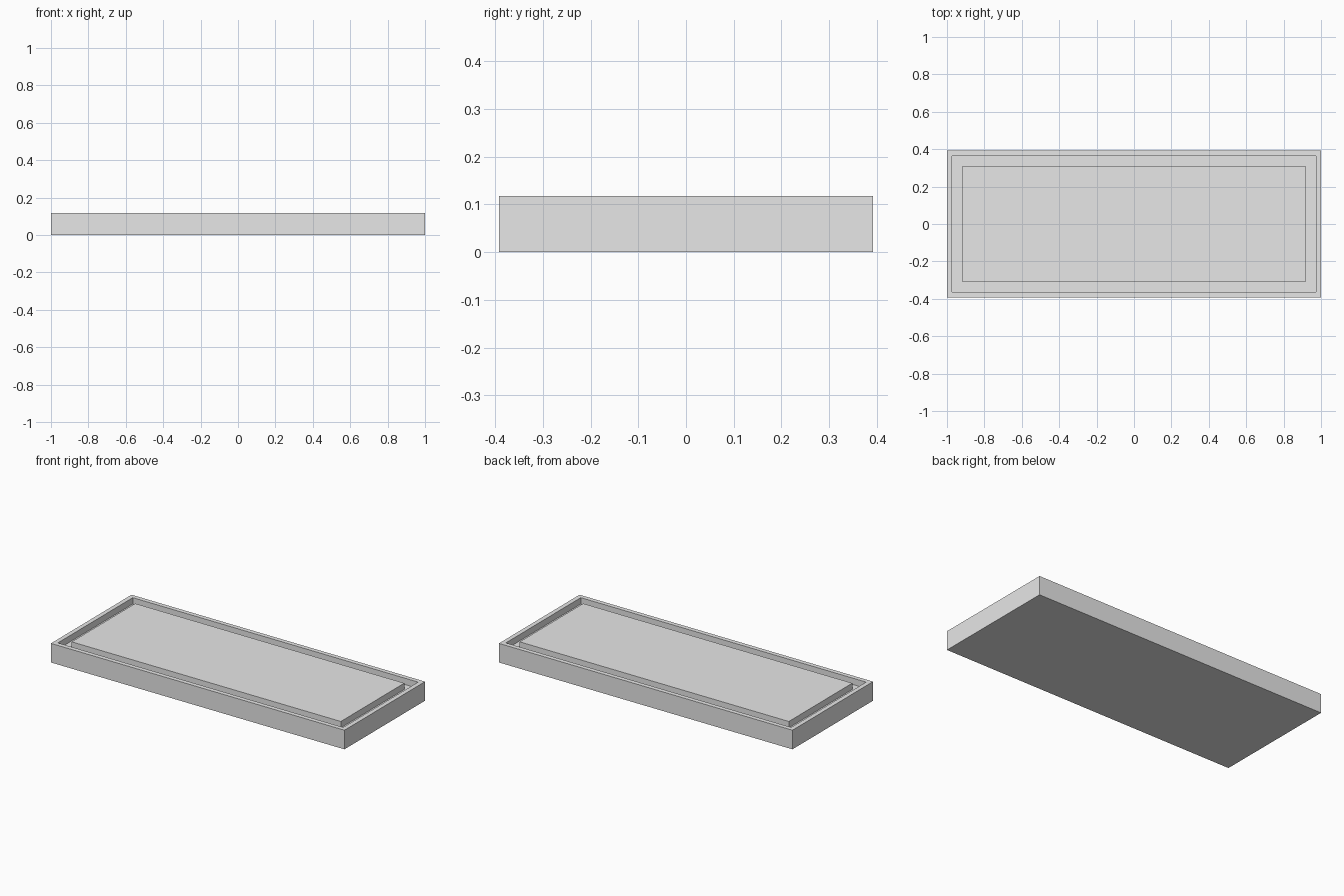
import bpy
import bmesh

cube = bpy.data.objects.get("Cube")
if cube:
    bpy.data.objects.remove(cube, do_unlink=True)

# Proportions: 51 x 20 x 3 units, scaled to a length of 2
UNIT = 2 / 51
LENGTH, WIDTH, HEIGHT = 51 * UNIT, 20 * UNIT, 3 * UNIT
RIM, GROOVE, DEPTH = UNIT, 2 * UNIT, UNIT

grey = bpy.data.materials.new("light grey")
grey.use_nodes = True
colour = (0.8, 0.8, 0.8, 1)
grey.diffuse_color = colour
grey.node_tree.nodes["Principled BSDF"].inputs["Base Color"].default_value = colour

# Slab
bm = bmesh.new()
bmesh.ops.create_cube(bm, size=1)
bmesh.ops.scale(bm, vec=(LENGTH, WIDTH, HEIGHT), verts=bm.verts)
bmesh.ops.translate(bm, vec=(0, 0, HEIGHT / 2), verts=bm.verts)
bm.normal_update()
top = max(bm.faces, key=lambda f: f.calc_center_median().z)


def inset(width):
    """Inset the top face and return the new ring of faces."""
    return bmesh.ops.inset_region(bm, faces=[top], thickness=width)["faces"]


# Raised rim, then the channel floor with sheer walls around the centre panel
inset(RIM)
channel = inset(GROOVE)
extruded = bmesh.ops.extrude_face_region(bm, geom=channel)["geom"]
bmesh.ops.delete(bm, geom=[f for f in channel if f.is_valid], context="FACES_ONLY")
floor_verts = [g for g in extruded if isinstance(g, bmesh.types.BMVert)]
bmesh.ops.translate(bm, vec=(0, 0, -DEPTH), verts=floor_verts)
bmesh.ops.recalc_face_normals(bm, faces=bm.faces)

mesh = bpy.data.meshes.new("grooved_slab")
bm.to_mesh(mesh)
bm.free()
mesh.materials.append(grey)
bpy.context.collection.objects.link(bpy.data.objects.new("grooved_slab", mesh))
